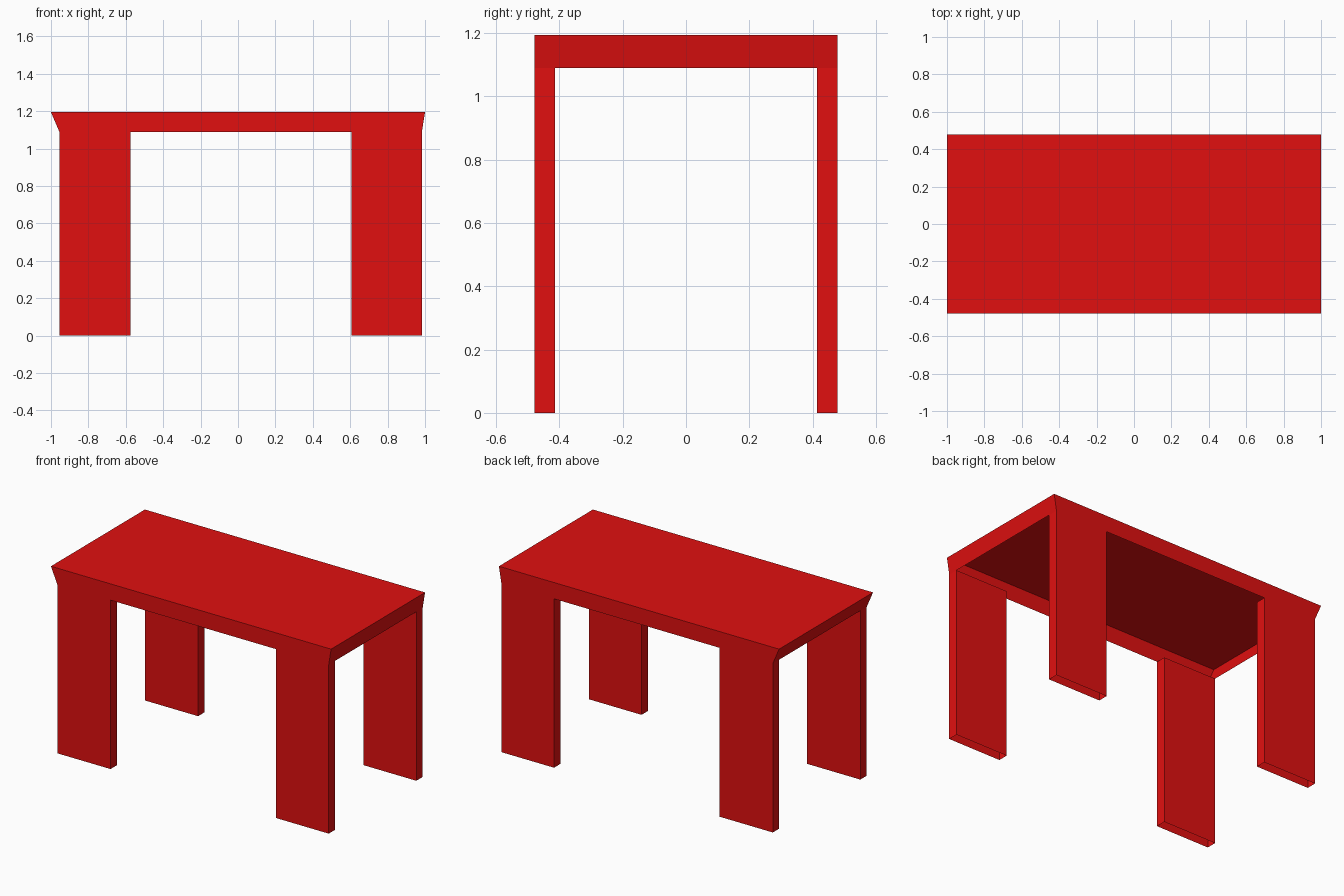
import bpy

if "Cube" in bpy.data.objects:
    bpy.data.objects.remove(bpy.data.objects["Cube"])

TOP_Z, RIM_Z = 1.195, 1.09
HALF_Y, INNER_Y = 0.479, 0.414

red = bpy.data.materials.new("red")
red.diffuse_color = (0.75, 0.005, 0.005, 1)
red.use_nodes = True
red.node_tree.nodes["Principled BSDF"].inputs["Base Color"].default_value = red.diffuse_color


def shell(name, low, high, z0, z1, cap_top=False):
    """Thin open-bottomed shell between two rectangles (x0, x1, y0, y1)."""
    verts = []
    for (x0, x1, y0, y1), z in ((low, z0), (high, z1)):
        verts += [(x0, y0, z), (x1, y0, z), (x1, y1, z), (x0, y1, z)]
    faces = [(i, (i + 1) % 4, (i + 1) % 4 + 4, i + 4) for i in range(4)]
    if cap_top:
        faces.append((4, 5, 6, 7))
    mesh = bpy.data.meshes.new(name)
    mesh.from_pydata(verts, [], faces)
    mesh.materials.append(red)
    obj = bpy.data.objects.new(name, mesh)
    bpy.context.collection.objects.link(obj)
    return obj


# Tabletop: hollow underneath, with slanted ends
shell("tabletop", (-0.955, 0.983, -HALF_Y, HALF_Y), (-1, 1, -HALF_Y, HALF_Y),
      RIM_Z, TOP_Z, cap_top=True)

# Four hollow panel legs, open at the bottom
for side, x0, x1 in (("left", -0.955, -0.575), ("right", 0.607, 0.983)):
    for end, y0, y1 in (("front", -HALF_Y, -INNER_Y), ("back", INNER_Y, HALF_Y)):
        foot = (x0, x1, y0, y1)
        shell(f"{end}_{side}_leg", foot, foot, 0, RIM_Z)
